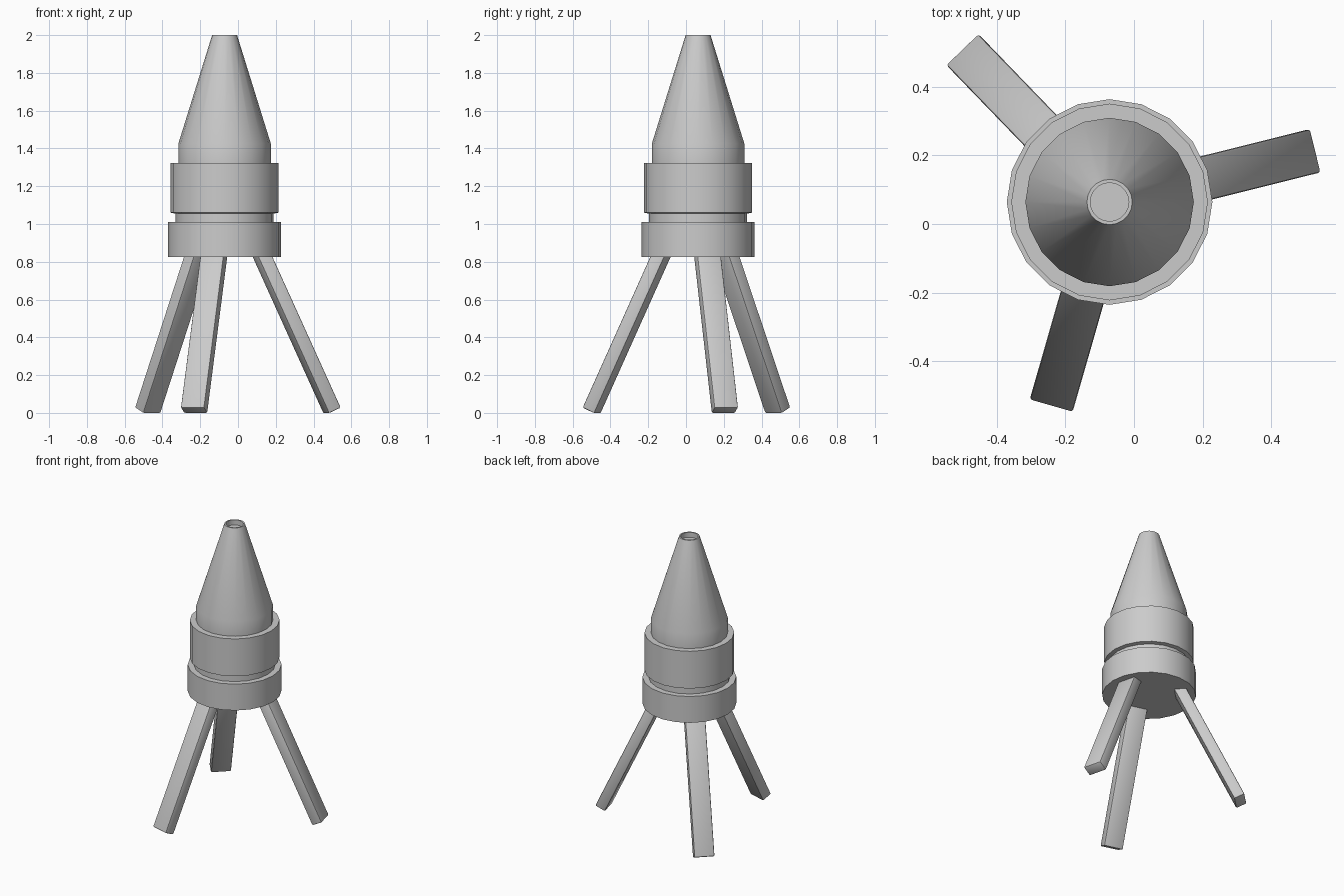
import bpy, bmesh, math
from mathutils import Matrix, Vector

if "Cube" in bpy.data.objects:
    bpy.data.objects.remove(bpy.data.objects["Cube"])

CX, CY, SIDES = -0.071, 0.064, 20


def finish(bm, name):
    bmesh.ops.recalc_face_normals(bm, faces=bm.faces)
    me = bpy.data.meshes.new(name)
    bm.to_mesh(me)
    bm.free()
    ob = bpy.data.objects.new(name, me)
    bpy.context.collection.objects.link(ob)
    bpy.ops.object.select_all(action='DESELECT')
    bpy.context.view_layer.objects.active = ob
    ob.select_set(True)
    bpy.ops.object.shade_smooth_by_angle(angle=math.radians(30))
    return ob


def lathe(name, profile):
    """Stack rings of (radius, z) and cap both ends."""
    bm = bmesh.new()
    rings = []
    for r, z in profile:
        rings.append([bm.verts.new((CX + r * math.cos(a), CY + r * math.sin(a), z))
                      for a in (2 * math.pi * i / SIDES for i in range(SIDES))])
    for lo, hi in zip(rings, rings[1:]):
        for i in range(SIDES):
            j = (i + 1) % SIDES
            bm.faces.new((lo[i], lo[j], hi[j], hi[i]))
    bm.faces.new(rings[0][::-1])
    bm.faces.new(rings[-1])
    return finish(bm, name)


# Body: base ring, groove, collar, neck and hollow-tipped cone in one profile
lathe("body", [(0.299, 0.825), (0.299, 1.01), (0.26, 1.01), (0.26, 1.055),
               (0.286, 1.06), (0.286, 1.322), (0.245, 1.322), (0.245, 1.425),
               (0.066, 2.0), (0.056, 2.0), (0.056, 1.965)])


# Legs: bevelled bars splayed 25 degrees, square-cut at the foot
TILT, THICK, WIDTH, LENGTH = math.radians(25), 0.072, 0.13, 0.95


def leg(name, angle):
    bm = bmesh.new()
    bmesh.ops.create_cube(bm, size=1)
    bmesh.ops.scale(bm, vec=(THICK, WIDTH, LENGTH), verts=bm.verts)
    # outer foot corner becomes the pivot
    bmesh.ops.translate(bm, vec=(-THICK / 2, 0, LENGTH / 2), verts=bm.verts)
    bmesh.ops.bevel(bm, geom=bm.edges[:], offset=0.008, segments=2,
                    profile=0.5, affect='EDGES')
    place = (Matrix.Translation((CX, CY, 0))
             @ Matrix.Rotation(math.radians(angle), 4, 'Z')
             @ Matrix.Translation((0.619, 0, 0.028))
             @ Matrix.Rotation(-TILT, 4, 'Y'))
    bmesh.ops.transform(bm, matrix=place, verts=bm.verts)
    return finish(bm, name)


for n, a in (("right_leg", 14), ("back_leg", 134), ("front_leg", 254)):
    leg(n, a)
